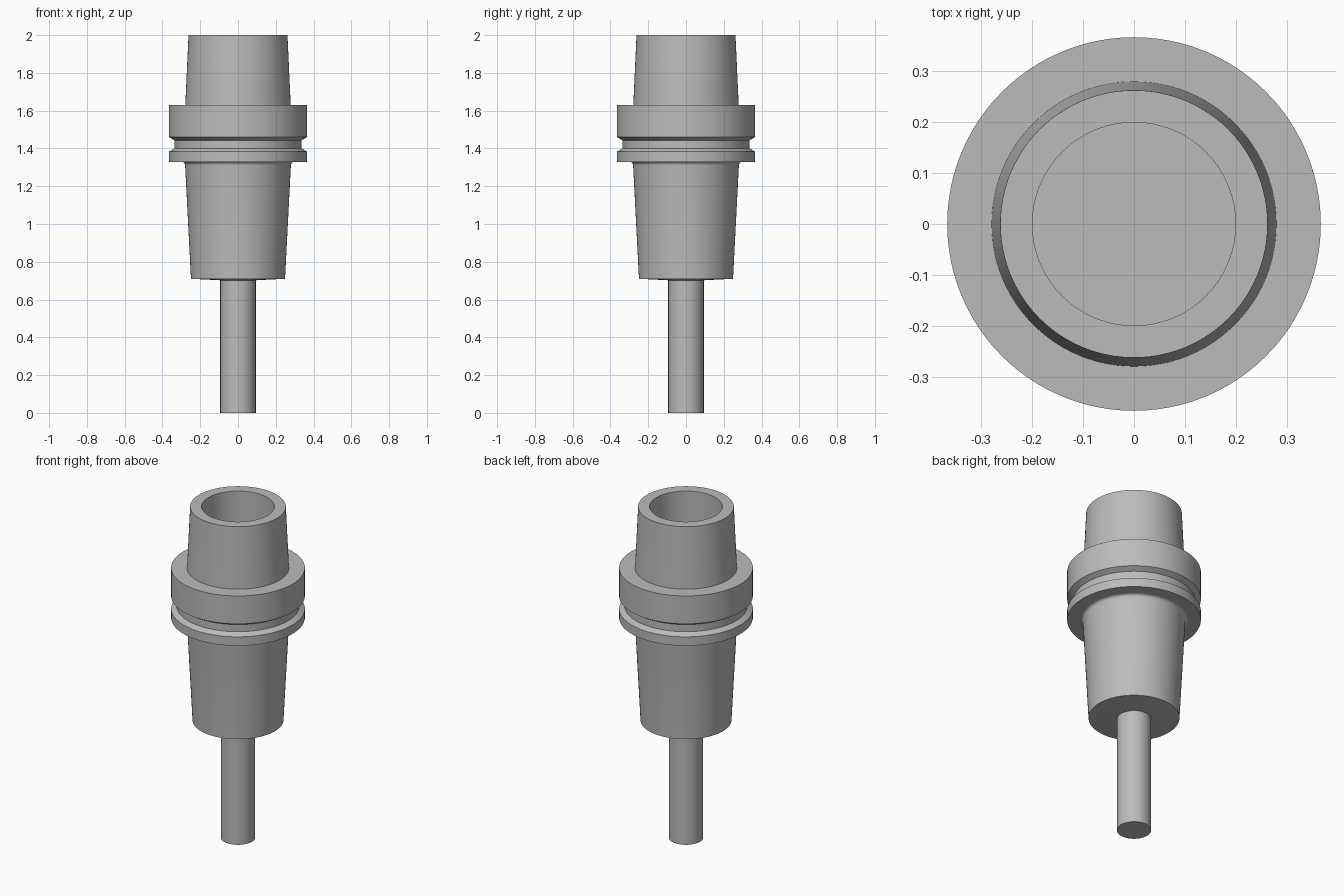
import bpy
import bmesh
from math import cos, sin, pi, radians

SEGMENTS = 96

cube = bpy.data.objects.get("Cube")
if cube:
    bpy.data.objects.remove(cube, do_unlink=True)

steel = bpy.data.materials.new("steel grey")
steel.use_nodes = True
GREY = (0.5, 0.5, 0.5, 1)
steel.diffuse_color = GREY
steel.node_tree.nodes["Principled BSDF"].inputs["Base Color"].default_value = GREY


def lathe(name, profile):
    """Turn (radius, height) points around z; outer walls run downwards."""
    bm = bmesh.new()
    rings = []
    for r, z in profile:
        if r == 0:
            rings.append([bm.verts.new((0, 0, z))] * SEGMENTS)
        else:
            angles = [2 * pi * i / SEGMENTS for i in range(SEGMENTS)]
            rings.append([bm.verts.new((r * cos(a), r * sin(a), z)) for a in angles])
    for top, low in zip(rings, rings[1:]):
        for i in range(SEGMENTS):
            j = (i + 1) % SEGMENTS
            corners = dict.fromkeys((top[i], low[i], low[j], top[j]))
            bm.faces.new(list(corners))
    mesh = bpy.data.meshes.new(name)
    bm.to_mesh(mesh)
    bm.free()
    mesh.materials.append(steel)
    obj = bpy.data.objects.new(name, mesh)
    bpy.context.collection.objects.link(obj)
    bpy.ops.object.select_all(action="DESELECT")
    obj.select_set(True)
    bpy.context.view_layer.objects.active = obj
    bpy.ops.object.shade_smooth_by_angle(angle=radians(25))
    return obj


# Hollow tapered shank: bore floor, bore wall, rim, outer wall
lathe("hollow_shank", [(0, 1.6), (0.199, 1.6), (0.199, 2), (0.262, 2), (0.279, 1.63)])

# Flange with a gripper groove between its two collars
lathe("grooved_flange", [
    (0.279, 1.63), (0.366, 1.63), (0.366, 1.461), (0.336, 1.443),
    (0.336, 1.4), (0.366, 1.383), (0.366, 1.329), (0.298, 1.329),
])

# Tapered nose, with a small fillet under the flange
fillet = [(0.298 - 0.018 * sin(a), 1.311 + 0.018 * cos(a))
          for a in (k * pi / 12 for k in range(7))]
lathe("tapered_nose", fillet + [(0.249, 0.71), (0.094, 0.702)])

# Straight tool shaft
lathe("tool_shaft", [(0.094, 0.702), (0.094, 0), (0, 0)])
